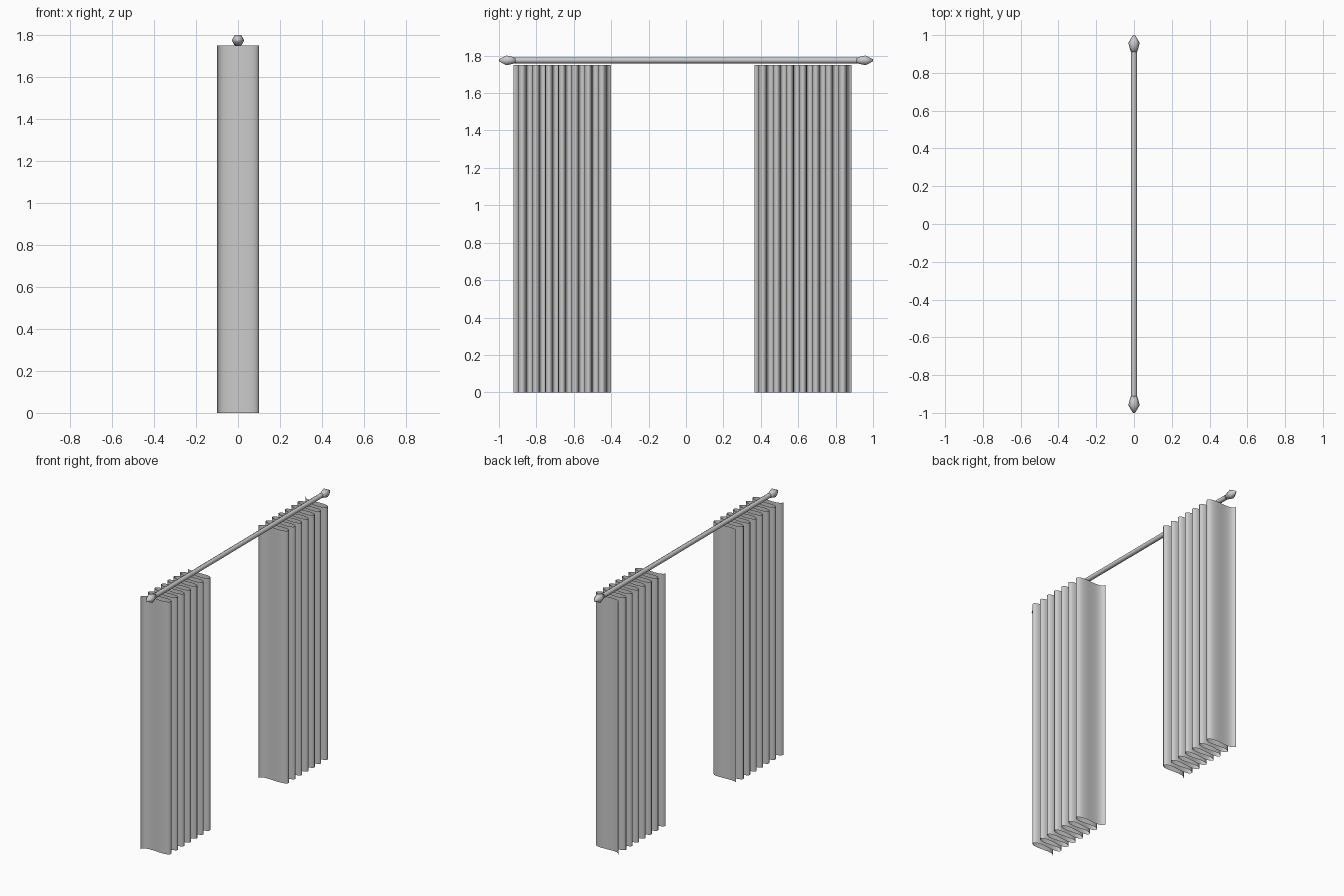
import bpy, bmesh, math

if "Cube" in bpy.data.objects:
    bpy.data.objects.remove(bpy.data.objects["Cube"], do_unlink=True)

# One plain grey for cloth and rod
grey = bpy.data.materials.new("plain_grey")
grey.use_nodes = True
grey.diffuse_color = (0.6, 0.6, 0.6, 1)
grey.node_tree.nodes["Principled BSDF"].inputs["Base Color"].default_value = (0.6, 0.6, 0.6, 1)


def make_object(name, bm, angle):
    mesh = bpy.data.meshes.new(name)
    bm.to_mesh(mesh)
    bm.free()
    mesh.materials.append(grey)
    obj = bpy.data.objects.new(name, mesh)
    bpy.context.collection.objects.link(obj)
    bpy.ops.object.select_all(action="DESELECT")
    obj.select_set(True)
    bpy.context.view_layer.objects.active = obj
    bpy.ops.object.shade_smooth_by_angle(angle=math.radians(angle))
    return obj


# Curtain: one thin sheet folded into deep, rounded pleats
HEIGHT, DEPTH, HALF, FOLDS, STEPS = 1.75, 0.1, 0.26, 7, 24


def pleat_point(t):
    angle = 2 * math.pi * FOLDS * t
    x = -DEPTH * math.cos(angle)
    spread = 2 * t - 1
    y = HALF * (0.94 * spread + 0.06 * spread ** 9)
    # slight overhang rounds the folds
    y += 0.011 * math.sin(2 * angle)
    return x, y


def curtain(name, centre):
    bm = bmesh.new()
    count = FOLDS * STEPS
    rows = []
    for i in range(count + 1):
        x, y = pleat_point(i / count)
        rows.append([bm.verts.new((x, centre + y, z)) for z in (0, HEIGHT)])
    for a, b in zip(rows, rows[1:]):
        bm.faces.new((a[0], b[0], b[1], a[1]))
    make_object(name, bm, 80)


curtain("front_curtain", -0.662)
curtain("back_curtain", 0.625)

# Rod and finials: profiles of (y, radius) swept around the y axis
ROD_Z = 1.775


def turned(name, profile, sides):
    bm = bmesh.new()
    rings = []
    for y, r in profile:
        ring = []
        for k in range(sides):
            a = math.pi + 2 * math.pi * k / sides
            ring.append(bm.verts.new((r * math.cos(a), y, ROD_Z + r * math.sin(a))))
        rings.append(ring)
    for a, b in zip(rings, rings[1:]):
        for k in range(sides):
            n = (k + 1) % sides
            bm.faces.new((a[k], a[n], b[n], b[k]))
    bm.faces.new(rings[0])
    bm.faces.new(rings[-1])
    bmesh.ops.recalc_face_normals(bm, faces=bm.faces)
    make_object(name, bm, 75)


turned("curtain_rod", [(-0.93, 0.016), (0.93, 0.016)], 8)
for name, side in (("front_finial", -1), ("back_finial", 1)):
    turned(name, [(side * y, r) for y, r in
                  ((0.91, 0.016), (0.935, 0.024), (0.96, 0.03), (1.0, 0.006))], 6)
